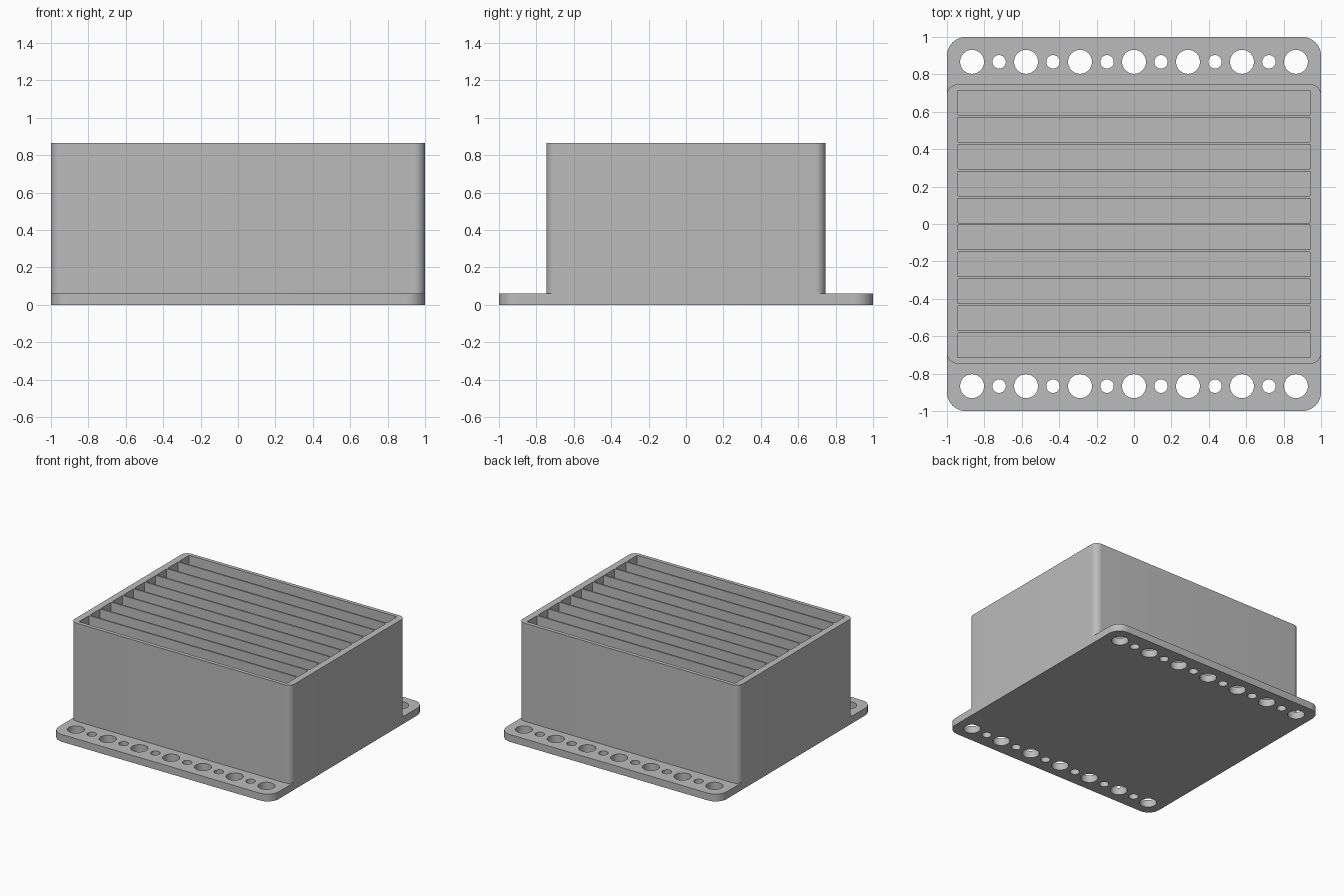
import bpy
import bmesh
from math import pi, cos, sin, radians

cube = bpy.data.objects.get("Cube")
if cube:
    bpy.data.objects.remove(cube, do_unlink=True)

grey = bpy.data.materials.new("plain grey")
grey.use_nodes = True
colour = (0.5, 0.5, 0.5, 1)
grey.diffuse_color = colour
grey.node_tree.nodes["Principled BSDF"].inputs["Base Color"].default_value = colour


def circle(x, y, r, n=48):
    return [(x + r * cos(2 * pi * i / n), y + r * sin(2 * pi * i / n)) for i in range(n)]


def rounded_rect(y, hx, hy, r, n=10):
    pts = []
    for k, (sx, sy) in enumerate([(1, 1), (-1, 1), (-1, -1), (1, -1)]):
        for i in range(n + 1):
            a = (k + i / n) * pi / 2
            pts.append((sx * (hx - r) + r * cos(a), y + sy * (hy - r) + r * sin(a)))
    return pts


def extruded(name, loops, z0, z1):
    """Solid from an outer loop and hole loops, between two heights."""
    curve = bpy.data.curves.new(name, "CURVE")
    curve.dimensions = "2D"
    curve.fill_mode = "BOTH"
    curve.extrude = (z1 - z0) / 2
    for loop in loops:
        spline = curve.splines.new("POLY")
        spline.points.add(len(loop) - 1)
        for p, (x, y) in zip(spline.points, loop):
            p.co = (x, y, 0, 1)
        spline.use_cyclic_u = True
    temp = bpy.data.objects.new(name + "_profile", curve)
    bpy.context.collection.objects.link(temp)
    bpy.context.view_layer.update()
    deps = bpy.context.evaluated_depsgraph_get()
    mesh = bpy.data.meshes.new_from_object(temp.evaluated_get(deps))
    bpy.data.objects.remove(temp, do_unlink=True)

    # Weld caps to walls and stand the solid at its height
    bm = bmesh.new()
    bm.from_mesh(mesh)
    bmesh.ops.remove_doubles(bm, verts=bm.verts, dist=0.0001)
    bmesh.ops.translate(bm, verts=bm.verts, vec=(0, 0, (z0 + z1) / 2))
    bmesh.ops.recalc_face_normals(bm, faces=bm.faces)
    bm.to_mesh(mesh)
    bm.free()
    mesh.name = name
    mesh.materials.clear()
    mesh.materials.append(grey)

    obj = bpy.data.objects.new(name, mesh)
    bpy.context.collection.objects.link(obj)
    bpy.ops.object.select_all(action="DESELECT")
    obj.select_set(True)
    bpy.context.view_layer.objects.active = obj
    bpy.ops.object.shade_smooth_by_angle(angle=radians(30))
    return obj


PITCH = 0.1443
BASE_TOP = 0.06

# Base plate with alternating large and small holes along both flanges
plate = [rounded_rect(0, 1, 1, 0.1)]
for y in (-0.867, 0.867):
    for i in range(-6, 7):
        plate.append(circle(i * PITCH, y, 0.064 if i % 2 == 0 else 0.036))
extruded("base_plate", plate, 0, BASE_TOP)

# Block with ten long slots open at the top
block = [rounded_rect(0, 1, 0.746, 0.055)]
for i in range(10):
    block.append(rounded_rect((i - 4.5) * PITCH, 0.945, 0.0655, 0.006, 3))
extruded("slotted_block", block, BASE_TOP, 0.866)
